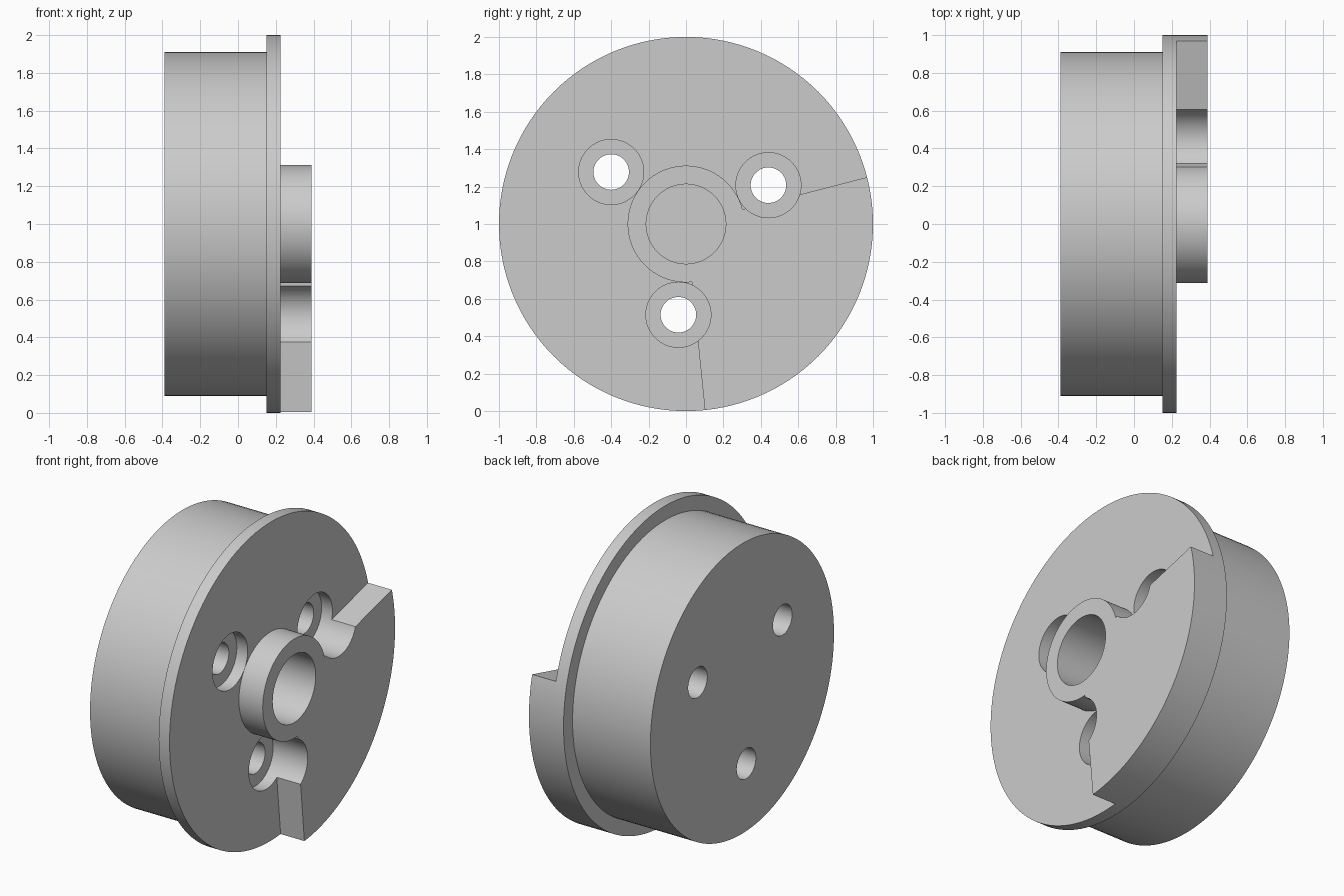
import bpy
import bmesh
from math import cos, sin, radians

cube = bpy.data.objects.get("Cube")
if cube:
    bpy.data.objects.remove(cube)

CZ = 1.0                        # height of the hub axis, which runs along x
FRONT, FACE, SHOULDER, BACK = 0.39, 0.225, 0.15, -0.39

grey = bpy.data.materials.new("machined grey")
grey.use_nodes = True
grey.diffuse_color = (0.6, 0.6, 0.6, 1)
grey.node_tree.nodes["Principled BSDF"].inputs["Base Color"].default_value = (0.6, 0.6, 0.6, 1)


def arc(radius, start, end, steps, y=0, z=0):
    """Points (y, z) along an arc, angles in degrees."""
    angles = [radians(start + (end - start) * i / steps) for i in range(steps + 1)]
    return [(y + radius * cos(a), z + radius * sin(a)) for a in angles]


def circle(radius, y=0, z=0, steps=64):
    return arc(radius, 0, 360, steps, y, z)[:-1]


def make_object(name, bm):
    bmesh.ops.recalc_face_normals(bm, faces=bm.faces)
    mesh = bpy.data.meshes.new(name)
    bm.to_mesh(mesh)
    bm.free()
    mesh.materials.append(grey)
    obj = bpy.data.objects.new(name, mesh)
    bpy.context.collection.objects.link(obj)
    return obj


def prism(name, outline, x0, x1):
    """Extrude a (y, z) outline along x."""
    bm = bmesh.new()
    face = bm.faces.new([bm.verts.new((x0, y, z + CZ)) for y, z in outline])
    ext = bmesh.ops.extrude_face_region(bm, geom=[face])
    moved = [v for v in ext["geom"] if isinstance(v, bmesh.types.BMVert)]
    bmesh.ops.translate(bm, verts=moved, vec=(x1 - x0, 0, 0))
    return make_object(name, bm)


def turned(name, profile, steps=128):
    """Lathe an (x, radius) profile around the hub axis."""
    bm = bmesh.new()
    rings = [[bm.verts.new((x, y, z + CZ)) for y, z in circle(r, steps=steps)]
             for x, r in profile]
    for a, b in zip(rings, rings[1:]):
        for i in range(steps):
            j = (i + 1) % steps
            bm.faces.new((a[i], a[j], b[j], b[i]))
    bm.faces.new(rings[0])
    bm.faces.new(rings[-1])
    return make_object(name, bm)


# Drum with its wider flange, as one turned blank
hub = turned("flanged_hub", [(BACK, 0.91), (SHOULDER, 0.91), (SHOULDER, 1), (FRONT, 1)])

# Recess that leaves the raised sector and the central boss standing
start, end = 14.5, 275.8
recess = arc(1.2, start, end, 64) + arc(0.312, end, start, 64)
cutters = [prism("recess_cutter", recess, FACE, FRONT + 0.1)]

# Blind centre bore
cutters.append(prism("bore_cutter", circle(0.213), -0.2, FRONT + 0.2))

# Three counterbored bolt holes
for i in range(3):
    a = radians(25.2 + 120 * i)
    y, z = 0.487 * cos(a), 0.487 * sin(a)
    cutters.append(prism("counterbore_cutter", circle(0.174, y, z), SHOULDER, FRONT + 0.3))
    cutters.append(prism("bolt_hole_cutter", circle(0.095, y, z), BACK - 0.1, FRONT + 0.4))

bpy.context.view_layer.objects.active = hub
hub.select_set(True)
for cutter in cutters:
    mod = hub.modifiers.new("cut", "BOOLEAN")
    mod.operation = "DIFFERENCE"
    mod.solver = "EXACT"
    mod.object = cutter
    bpy.ops.object.modifier_apply(modifier=mod.name)
    bpy.data.objects.remove(cutter)

bpy.ops.object.shade_smooth_by_angle(angle=radians(30))
